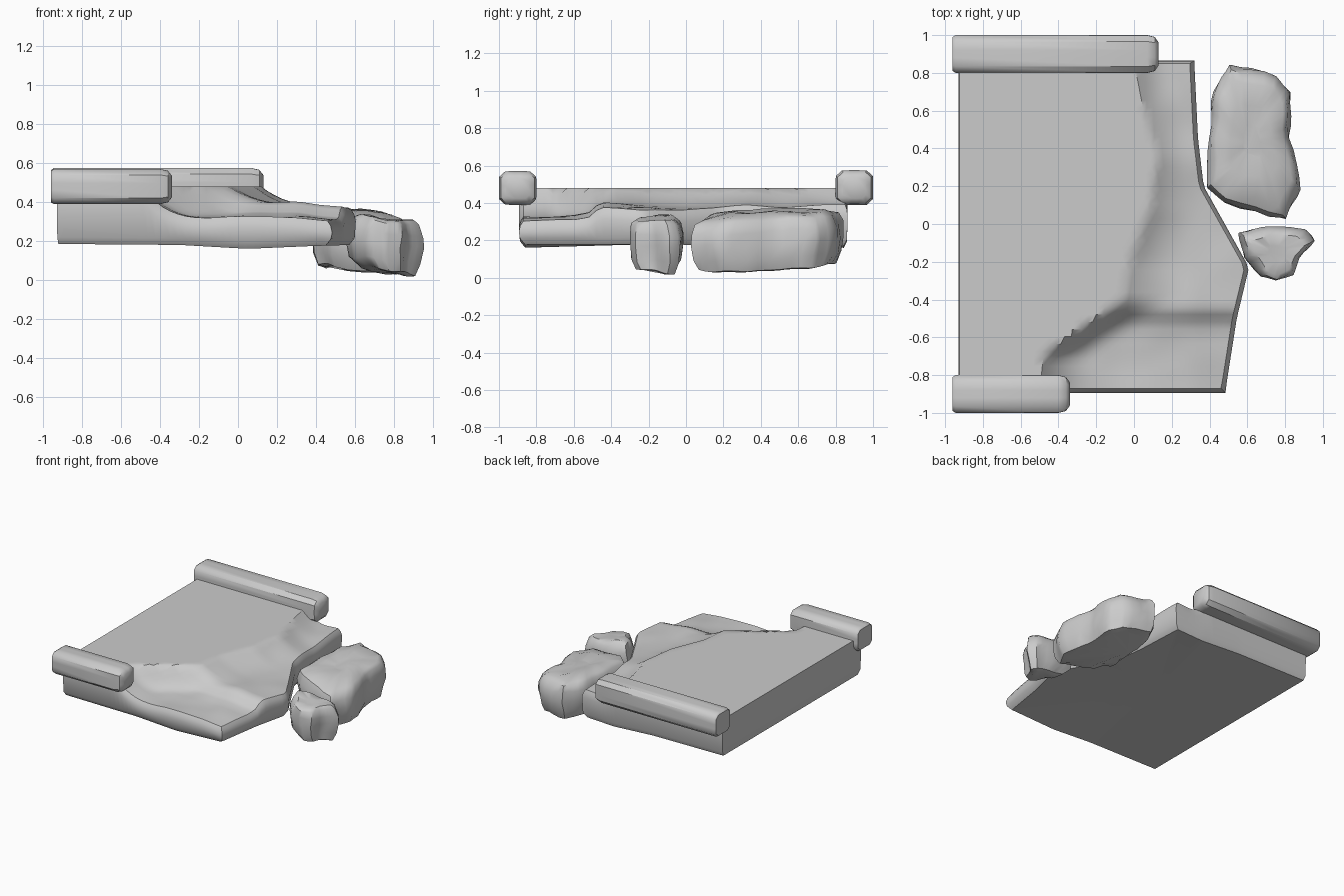
import bpy, bmesh, math
from mathutils import Vector, noise

cube = bpy.data.objects.get("Cube")
if cube:
    bpy.data.objects.remove(cube)

stone = bpy.data.materials.new("grey stone")
stone.use_nodes = True
GREY = (0.6, 0.6, 0.6, 1)
stone.diffuse_color = GREY
stone.node_tree.nodes["Principled BSDF"].inputs["Base Color"].default_value = GREY


def finish(bm, name, angle):
    bmesh.ops.recalc_face_normals(bm, faces=bm.faces)
    mesh = bpy.data.meshes.new(name)
    bm.to_mesh(mesh)
    bm.free()
    mesh.materials.append(stone)
    obj = bpy.data.objects.new(name, mesh)
    bpy.context.collection.objects.link(obj)
    bpy.ops.object.select_all(action='DESELECT')
    obj.select_set(True)
    bpy.context.view_layer.objects.active = obj
    bpy.ops.object.shade_smooth_by_angle(angle=math.radians(angle))
    return obj


def bridge(bm, a, b):
    for i in range(len(a)):
        j = (i + 1) % len(a)
        bm.faces.new((a[i], a[j], b[j], b[i]))


def loft(bm, loops):
    rings = [[bm.verts.new(p) for p in loop] for loop in loops]
    for a, b in zip(rings, rings[1:]):
        bridge(bm, a, b)
    bm.faces.new(rings[0])
    bm.faces.new(rings[-1])


def lerp(points, t):
    """Piecewise linear lookup in (position, value) pairs."""
    if t <= points[0][0]:
        return points[0][1]
    for (a, u), (b, v) in zip(points, points[1:]):
        if t <= b:
            return u + (v - u) * (t - a) / (b - a)
    return points[-1][1]


# Rounded parapet walls, worn at the right-hand end
def wall(name, x0, x1, y, z, ry, rz):
    bm = bmesh.new()
    loops = []
    for x, s in ((x0, .9), (x0 + .015, 1), (x1 - .06, 1), (x1 - .02, .9), (x1, .62)):
        loop = []
        for k in range(16):
            a = math.tau * (k + .5) / 16
            c, d = math.cos(a), math.sin(a)
            r = (abs(c) ** 7 + abs(d) ** 7) ** (-1 / 7)
            loop.append((x, y + ry * s * r * c, z + rz * s * r * d))
        loops.append(loop)
    loft(bm, loops)
    finish(bm, name, 40)


wall("front_wall", -.96, -.34, -.9, .48, .1, .09)
wall("back_wall", -.96, .13, .9, .482, .1, .093)

# Broken floor slab: flat deck, crumbling slope and a lower front ledge
EDGE = [(-.89, .48), (-.85, .49), (-.5, .545), (-.23, .61), (.2, .37), (.45, .34), (.86, .32)]
DECK = [(-.89, -.5), (-.7, -.48), (-.4, -.05), (-.2, -.03), (.07, .08),
        (.35, .12), (.55, .06), (.86, .0)]
SLOPE = [(-.89, .32), (-.6, .33), (-.52, .345), (-.46, .40), (-.3, .39), (0, .38),
         (.4, .385), (.86, .385)]
FALL = [(-.89, .27), (-.5, .24), (-.3, .3), (.86, .2)]


def height(x, y):
    d = x - lerp(DECK, y)
    if d <= 0:
        return .48
    low = lerp(SLOPE, y) + .012 * noise.noise(Vector((x * 5, y * 5, 1)))
    low -= .03 * max(0, x - .3) / .3
    t = min(1, d / lerp(FALL, y))
    return .48 + (low - .48) * t * (2 - t)


bm = bmesh.new()
ROWS, COLS = 44, 36
grid = []
for r in range(ROWS + 1):
    y = -.87 + 1.72 * r / ROWS
    x1 = lerp(EDGE, y) - .025
    xs = [-.925 + (x1 + .925) * (c / COLS) for c in range(COLS + 1)]
    # snap the nearest column onto the deck's broken edge
    e = lerp(DECK, y)
    k = min(range(1, COLS), key=lambda c: abs(xs[c] - e))
    xs[k] = e
    grid.append([bm.verts.new((x, y, height(x, y))) for x in xs])
for a, b in zip(grid, grid[1:]):
    for c in range(COLS):
        bm.faces.new((a[c], a[c + 1], b[c + 1], b[c]))
rim = (grid[0] + [row[-1] for row in grid[1:]]
       + grid[-1][-2::-1] + [row[0] for row in grid[-2:0:-1]])


def skirt(out, z_rule):
    ring = []
    for v in rim:
        x, y, z = v.co
        ox = -.2 * out if x < -.92 else out if x > lerp(EDGE, y) - .03 else 0
        oy = -out if y < -.865 else .6 * out if y > .845 else 0
        ring.append(bm.verts.new((x + ox, y + oy, z_rule(x, z))))
    return ring


def underside(x):
    return lerp([(-.93, .185), (-.3, .18), (.05, .16), (.4, .175), (.6, .18)], x)


rings = [rim, skirt(.016, lambda x, z: z - .025),
         skirt(.024, lambda x, z: z - .06),
         skirt(.018, lambda x, z: underside(x) + .035),
         skirt(-.01, lambda x, z: underside(x))]
for a, b in zip(rings, rings[1:]):
    bridge(bm, a, b)
middle = bm.verts.new((-.2, 0, .185))
for i, v in enumerate(rings[-1]):
    bm.faces.new((v, rings[-1][(i + 1) % len(rim)], middle))
finish(bm, "floor_slab", 40)


# Fallen boulders: outline lofted through tilted layers, then roughened
def boulder(name, outline, layers, tilt, rough):
    n = len(outline)
    cx = sum(p[0] for p in outline) / n
    cy = sum(p[1] for p in outline) / n
    bm = bmesh.new()
    loops = []
    for s, z, dx in layers:
        loop = []
        for i in range(n * 4):
            p, q = outline[i // 4], outline[(i // 4 + 1) % n]
            f = (i % 4) / 4
            x = (p[0] + (q[0] - p[0]) * f - cx) * s
            y = (p[1] + (q[1] - p[1]) * f - cy) * s
            loop.append((cx + x + dx, cy + y, z + tilt[0] * x + tilt[1] * y))
        loops.append(loop)
    loft(bm, loops)
    for v in bm.verts:
        v.co += rough * noise.noise_vector(v.co * 8)
    finish(bm, name, 42)


boulder("large_boulder",
        [(.38, .2), (.48, .11), (.8, .02), (.88, .18), (.83, .45), (.82, .7),
         (.75, .79), (.5, .85), (.42, .7), (.4, .45)],
        [(.74, .055, 0), (.88, .06, 0), (.97, .12, 0), (1, .2, 0), (.99, .27, 0),
         (.92, .325, 0), (.8, .345, 0), (.5, .355, 0), (.2, .35, 0)],
        (-.1, .03), .022)
boulder("small_boulder",
        [(.56, -.04), (.58, -.18), (.67, -.29), (.75, -.31), (.84, -.27),
         (.88, -.18), (.95, -.09), (.9, -.03), (.72, -.01)],
        [(.5, .035, .02), (.72, .045, .02), (.92, .1, 0), (1, .18, 0), (1, .24, 0),
         (.88, .3, 0), (.7, .32, 0), (.3, .31, 0)],
        (-.12, 0), .02)
